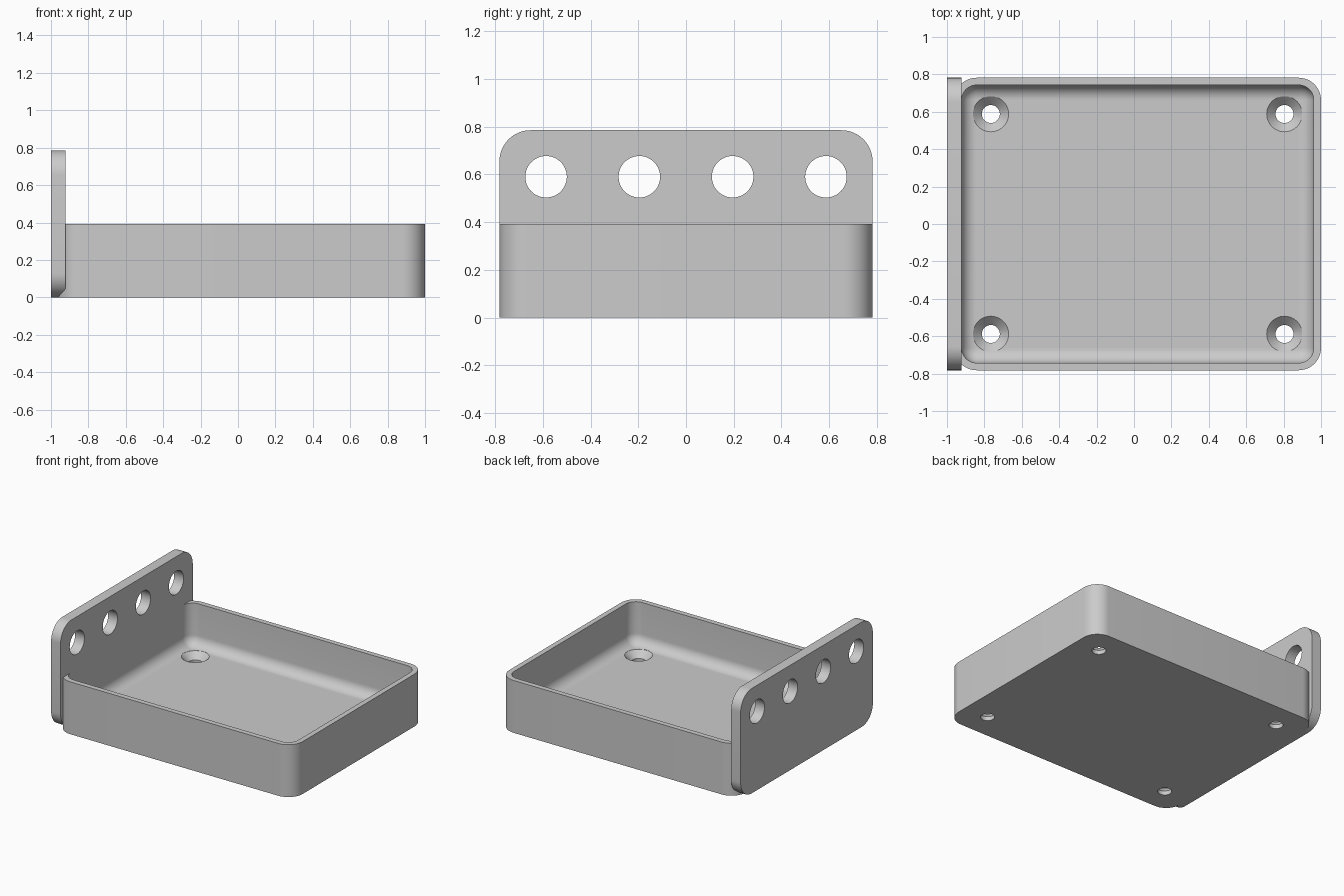
import bpy, bmesh
from math import pi, sin, cos, radians
from mathutils import Matrix, Vector

cube = bpy.data.objects.get("Cube")
if cube:
    bpy.data.objects.remove(cube, do_unlink=True)

grey = bpy.data.materials.new("plain_grey")
grey.use_nodes = True
colour = (0.6, 0.6, 0.6, 1)
grey.diffuse_color = colour
grey.node_tree.nodes["Principled BSDF"].inputs["Base Color"].default_value = colour

HALF_Y, WALL, FLOOR = 0.782, 0.039, 0.078
TRAY_LEFT, TRAY_TOP, CORNER = -0.961, 0.392, 0.12
PLATE_TOP, PLATE_IN = 0.785, -0.922
MID_X = (TRAY_LEFT + 1) / 2


def rounded_rect(half_w, half_h, radius, steps=12):
    """Counter-clockwise outline with round corners."""
    pts = []
    for q, (sx, sy) in enumerate([(1, 1), (-1, 1), (-1, -1), (1, -1)]):
        for i in range(steps + 1):
            a = pi / 2 * (q + i / steps)
            pts.append((sx * (half_w - radius) + radius * cos(a),
                        sy * (half_h - radius) + radius * sin(a)))
    return pts


def circle(radius, steps=48):
    return [(radius * cos(2 * pi * i / steps), radius * sin(2 * pi * i / steps))
            for i in range(steps)]


def loft(name, sections, matrix=Matrix()):
    """Skin a stack of (outline, height) sections and cap both ends."""
    bm = bmesh.new()
    rings = [[bm.verts.new(matrix @ Vector((x, y, h))) for x, y in outline]
             for outline, h in sections]
    n = len(rings[0])
    for low, high in zip(rings, rings[1:]):
        for i in range(n):
            j = (i + 1) % n
            bm.faces.new((low[i], low[j], high[j], high[i]))
    bm.faces.new(rings[0][::-1])
    bm.faces.new(rings[-1])
    bmesh.ops.recalc_face_normals(bm, faces=bm.faces)
    mesh = bpy.data.meshes.new(name)
    bm.to_mesh(mesh)
    bm.free()
    mesh.materials.append(grey)
    obj = bpy.data.objects.new(name, mesh)
    bpy.context.collection.objects.link(obj)
    return obj


def cut(obj, cutters):
    """Subtract the cutters, then remove them and shade the result."""
    bpy.ops.object.select_all(action="DESELECT")
    bpy.context.view_layer.objects.active = obj
    obj.select_set(True)
    for cutter in cutters:
        cutter.hide_render = True
        mod = obj.modifiers.new("hole", "BOOLEAN")
        mod.operation, mod.solver, mod.object = "DIFFERENCE", "EXACT", cutter
        bpy.ops.object.modifier_apply(modifier=mod.name)
        bpy.data.objects.remove(cutter, do_unlink=True)
    bpy.ops.object.shade_smooth_by_angle(angle=radians(30))


def tray_outline(inset):
    return rounded_rect((1 - TRAY_LEFT) / 2 - inset, HALF_Y - inset, CORNER - inset)


# Tray: outer wall, rim, inner wall and a round fillet down to the floor
FILLET = 0.078
sections = [(tray_outline(0), 0), (tray_outline(0), TRAY_TOP), (tray_outline(WALL), TRAY_TOP)]
for i in range(11):
    a = pi / 2 * i / 10
    sections.append((tray_outline(WALL + FILLET * (1 - cos(a))),
                     FLOOR + FILLET * (1 - sin(a))))
tray = loft("tray", sections, Matrix.Translation((MID_X, 0, 0)))

# Countersunk screw holes in the floor
SHANK, HEAD = 0.048, 0.095
sink = FLOOR - (HEAD - SHANK)
screw_profile = [(SHANK, -0.1), (SHANK, sink), (HEAD, FLOOR), (HEAD, FLOOR + 0.03)]
cut(tray, [loft("screw_cutter", [(circle(r), z) for r, z in screw_profile],
                Matrix.Translation((MID_X + sx * 0.785, sy * 0.588, 0)))
           for sx in (-1, 1) for sy in (-1, 1)])

# Upright end plate with a row of round holes; local x, y, z become y, z, x
upright = Matrix(((0, 0, 1, 0), (1, 0, 0, 0), (0, 1, 0, 0), (0, 0, 0, 1)))
outline = rounded_rect(HALF_Y, PLATE_TOP / 2, 0.13)
plate = loft("end_plate", [(outline, -1), (outline, PLATE_IN)],
             Matrix.Translation((0, 0, PLATE_TOP / 2)) @ upright)
cut(plate, [loft("plate_cutter", [(circle(0.087), -1.1), (circle(0.087), -0.8)],
                 Matrix.Translation((0, 0.391 * (k - 1.5), 0.59)) @ upright)
            for k in range(4)])
